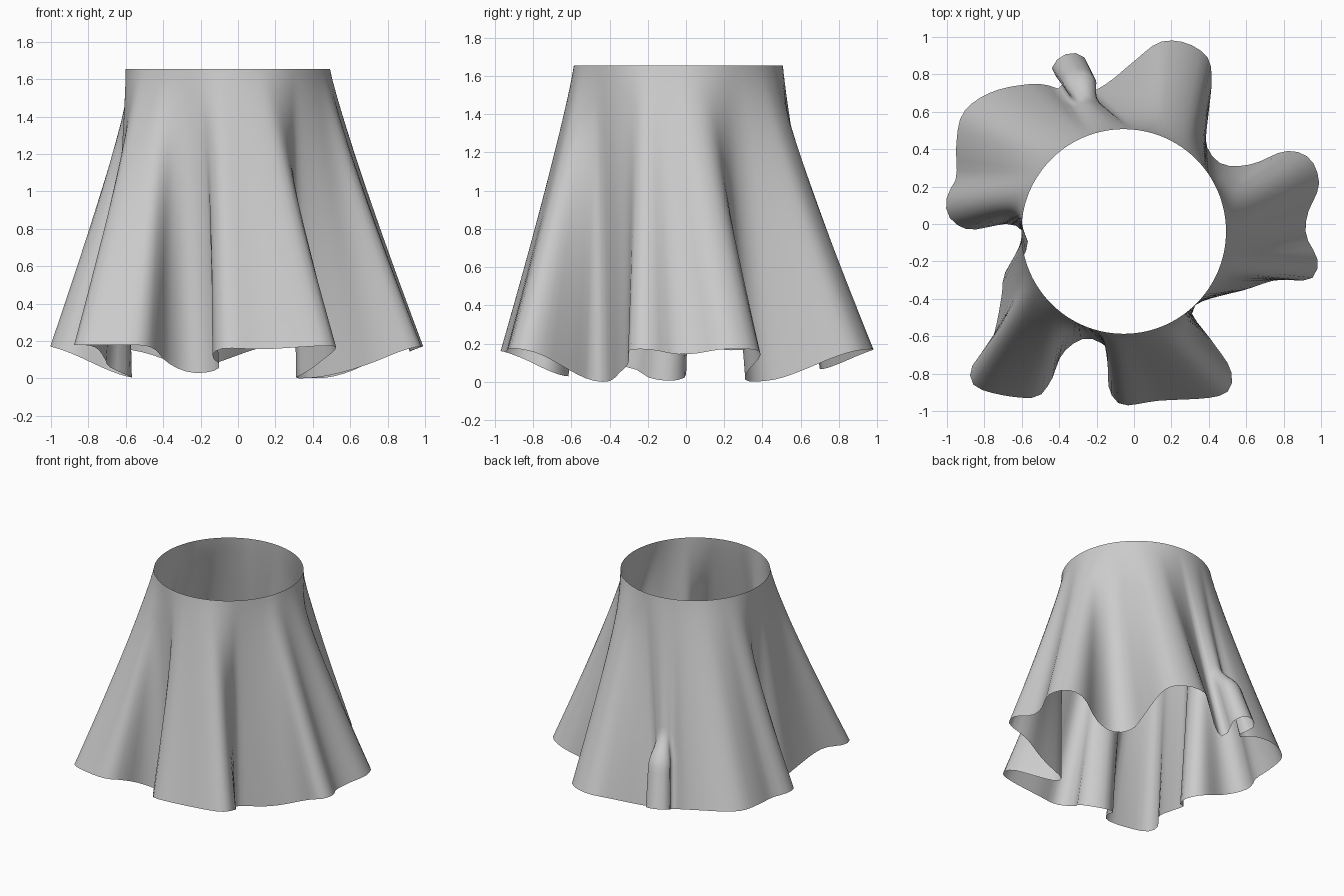
import bpy, math
from mathutils import Vector

if "Cube" in bpy.data.objects:
    bpy.data.objects.remove(bpy.data.objects["Cube"])

# Hem outline seen from above, counter-clockwise from the front-right valley
HEM = [(.31, -.48), (.35, -.42), (.46, -.385), (.6, -.35), (.76, -.3), (.93, -.3), (.98, -.24),
       (.975, -.17), (.92, -.06), (.93, .06), (.99, .21), (.94, .35), (.81, .39), (.63, .32),
       (.47, .32), (.385, .43), (.40, .6), (.415, .76), (.40, .88), (.32, .95), (.22, .98),
       (.12, .965), (.0, .87), (-.14, .755), (-.25, .70), (-.275, .75), (-.24, .83), (-.27, .895),
       (-.34, .915), (-.41, .88), (-.44, .82), (-.39, .76), (-.385, .72), (-.52, .75), (-.75, .71),
       (-.91, .6), (-.95, .43), (-.95, .25), (-1, .15), (-.99, .04), (-.88, -.03),
       (-.66, -.0), (-.57, -.08), (-.6, -.19), (-.69, -.26), (-.71, -.4), (-.76, -.62), (-.87, -.77),
       (-.83, -.88), (-.55, -.93), (-.45, -.85), (-.38, -.69), (-.25, -.61), (-.12, -.68),
       (-.10, -.76), (-.14, -.85), (-.07, -.965), (.13, -.945), (.47, -.915), (.52, -.79), (.42, -.63)]
PINCH = range(25, 32)      # points of the small closed tube at the back
WAIST, RADIUS, TOP = Vector((-.055, -.04)), .547, 1.655
COLS, ROWS = 160, 36


def smooth_loop(pts, sub=8):
    """Closed Catmull-Rom curve through the points."""
    out, n = [], len(pts)
    for i in range(n):
        a, b, c, d = (Vector(pts[(i + k) % n]) for k in (-1, 0, 1, 2))
        for s in range(sub):
            u = s / sub
            out.append(.5 * (2 * b + (c - a) * u + (2 * a - 5 * b + 4 * c - d) * u * u
                             + (3 * b - a - 3 * c + d) * u ** 3))
    return out


def step(a, b, x):
    u = min(1, max(0, (x - a) / (b - a)))
    return u * u * (3 - 2 * u)


# Same hem with the tube squeezed into a low ridge, used for the upper cloth
flat = list(HEM)
for k, i in enumerate(PINCH):
    u = (k + 1) / 8
    flat[i] = (-.25 - .135 * u, .71 + .05 * math.sin(math.pi * u))
full_curve, flat_curve = smooth_loop(HEM), smooth_loop(flat)

# Arc length along the hem decides where each column meets the waist
n = len(full_curve)
arc = [0]
for i in range(n):
    arc.append(arc[-1] + (full_curve[(i + 1) % n] - full_curve[i]).length)


def sample(curve, dist):
    i = max(k for k in range(n) if arc[k] <= dist)
    return curve[i].lerp(curve[(i + 1) % n], (dist - arc[i]) / max(1e-9, arc[i + 1] - arc[i]))


columns = []
for c in range(COLS):
    d = arc[-1] * c / COLS
    ang = math.radians(-50) + 2 * math.pi * c / COLS
    ring = WAIST + RADIUS * Vector((math.cos(ang), math.sin(ang)))
    full, base = sample(full_curve, d), sample(flat_curve, d)
    hem_z = .01 + .18 * step(.5, 1.08, full.length)
    columns.append((ring, full, base, hem_z))

verts, faces = [], []
for r in range(ROWS + 1):
    t = r / ROWS
    tube = step(.66, .80, t)
    for ring, full, base, hem_z in columns:
        p = ring.lerp(base.lerp(full, tube), t ** 1.12)
        verts.append((p.x, p.y, TOP + (hem_z - TOP) * t))
for r in range(ROWS):
    for c in range(COLS):
        a, b = r * COLS + c, r * COLS + (c + 1) % COLS
        faces.append((a, a + COLS, b + COLS, b))

# Set the lowest hem point on the ground
low = min(v[2] for v in verts)
verts = [(x, y, z - low * (TOP - z) / (TOP - low)) for x, y, z in verts]

# Flared skirt cloth, open at waist and hem
mesh = bpy.data.meshes.new("skirt")
mesh.from_pydata(verts, [], faces)
mesh.update()
skirt = bpy.data.objects.new("skirt", mesh)
bpy.context.collection.objects.link(skirt)
for p in mesh.polygons:
    p.use_smooth = True
